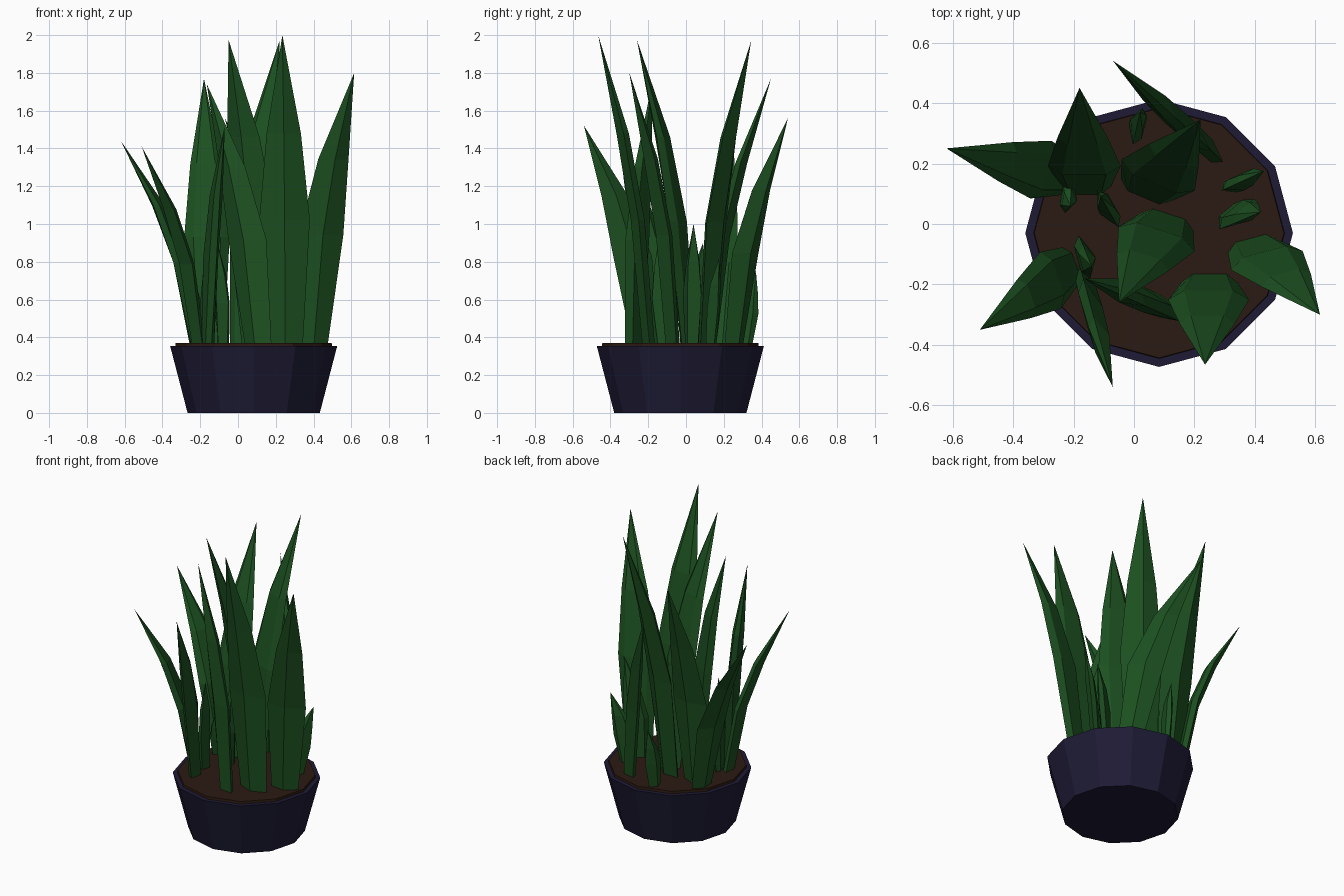
import bpy, bmesh
from math import radians, cos, sin
from mathutils import Vector

if "Cube" in bpy.data.objects:
    bpy.data.objects.remove(bpy.data.objects["Cube"])


def material(name, rgb):
    m = bpy.data.materials.new(name)
    m.diffuse_color = (*rgb, 1)
    m.use_nodes = True
    m.node_tree.nodes["Principled BSDF"].inputs["Base Color"].default_value = m.diffuse_color
    return m


POT = material("dark_blue_clay", (0.013, 0.011, 0.036))
SOIL = material("brown_soil", (0.024, 0.010, 0.006))
LEAF = material("leaf_green", (0.012, 0.082, 0.015))
SOIL_Z = 0.37


def make_object(name, bm, mat):
    bmesh.ops.recalc_face_normals(bm, faces=bm.faces[:])
    mesh = bpy.data.meshes.new(name)
    bm.to_mesh(mesh)
    bm.free()
    mesh.materials.append(mat)
    ob = bpy.data.objects.new(name, mesh)
    bpy.context.collection.objects.link(ob)


def loft(bm, rings):
    """Skin rings of equal point count; returns the vertex rings."""
    vr = [[bm.verts.new(p) for p in r] for r in rings]
    n = len(vr[0])
    for a, b in zip(vr, vr[1:]):
        for i in range(n):
            j = (i + 1) % n
            bm.faces.new((a[i], a[j], b[j], b[i]))
    return vr


def turned(name, profile, mat, sides=12, centre=(0.083, -0.03)):
    """Closed faceted solid turned from (radius, z) points."""
    bm = bmesh.new()
    rings = [[(centre[0] + r * cos(radians(360 * i / sides)),
               centre[1] + r * sin(radians(360 * i / sides)), z)
              for i in range(sides)] for r, z in profile]
    vr = loft(bm, rings)
    bm.faces.new(vr[0])
    bm.faces.new(vr[-1])
    make_object(name, bm, mat)


# leaf cross-section: ridged outer side, flat inner side
SECTION = [(-1, 0), (0, -0.6), (1, 0), (0.6, 0.45), (-0.6, 0.45)]
# along the leaf: share of lean, share of height, relative width, thickness
STAGES = [(0, -0.03, 0.68, 0.9), (0.22, 0.4, 1, 1), (0.51, 0.68, 0.68, 0.9)]


def leaf(name, angle, base, tip):
    """Pointed blade: narrow base, wide middle, bending out to the tip."""
    bm = bmesh.new()
    root = Vector((*base, SOIL_Z))
    lean = Vector(tip) - root
    width = 0.08 + 0.115 * lean.z
    thick = 0.035 + 0.13 * width
    across = Vector((cos(radians(angle)), sin(radians(angle)), 0))
    inward = Vector((-across.y, across.x, 0))
    if inward.dot(lean) > 0:
        inward = -inward
    rings = []
    for out, up, w, t in STAGES:
        c = root + Vector((lean.x * out, lean.y * out, lean.z * up))
        rings.append([c + across * (u * width * w / 2) + inward * (v * thick * t)
                      for u, v in SECTION])
    vr = loft(bm, rings)
    bm.faces.new(vr[0])
    end = bm.verts.new(tip)
    for i in range(len(SECTION)):
        bm.faces.new((vr[-1][i], vr[-1][(i + 1) % len(SECTION)], end))
    make_object(name, bm, LEAF)


# pot and soil
turned("pot", [(0.35, 0), (0.4425, 0.355), (0.415, 0.355), (0.41, 0.33)], POT)
turned("soil", [(0.405, 0.325), (0.415, 0.35), (0.413, 0.371)], SOIL)

# tall leaves: facing angle, base, tip
TALL = [
    (70, (-.22, .16), (-.62, .25, 1.44)),
    (0, (-.16, .12), (-.18, .45, 1.77)),
    (-40, (.24, .25), (-.07, .54, 1.56)),
    (-23, (.04, .11), (.22, .345, 1.97)),
    (15, (.39, -.07), (.615, -.30, 1.80)),
    (0, (.25, -.19), (.235, -.465, 2.0)),
    (-18, (.11, .01), (-.05, -.26, 1.975)),
    (-75, (-.16, -.21), (-.07, -.54, 1.52)),
    (-70, (-.21, -.14), (-.51, -.35, 1.41)),
    (-32, (.11, -.28), (-.165, -.18, 1.74)),
]
for n, spec in enumerate(TALL, 1):
    leaf(f"tall_leaf_{n}", *spec)

# short young leaves
SHORT = [
    (25, (.33, .13), (.43, .175, .82)),
    (40, (.32, .03), (.42, .04, 1.0)),
    (80, (-.22, .10), (-.21, .06, .64)),
    (-60, (-.08, .04), (-.11, .09, .90)),
    (75, (.01, .31), (.02, .37, .75)),
    (-75, (-.17, -.10), (-.14, -.14, .95)),
]
for n, spec in enumerate(SHORT, 1):
    leaf(f"short_leaf_{n}", *spec)
